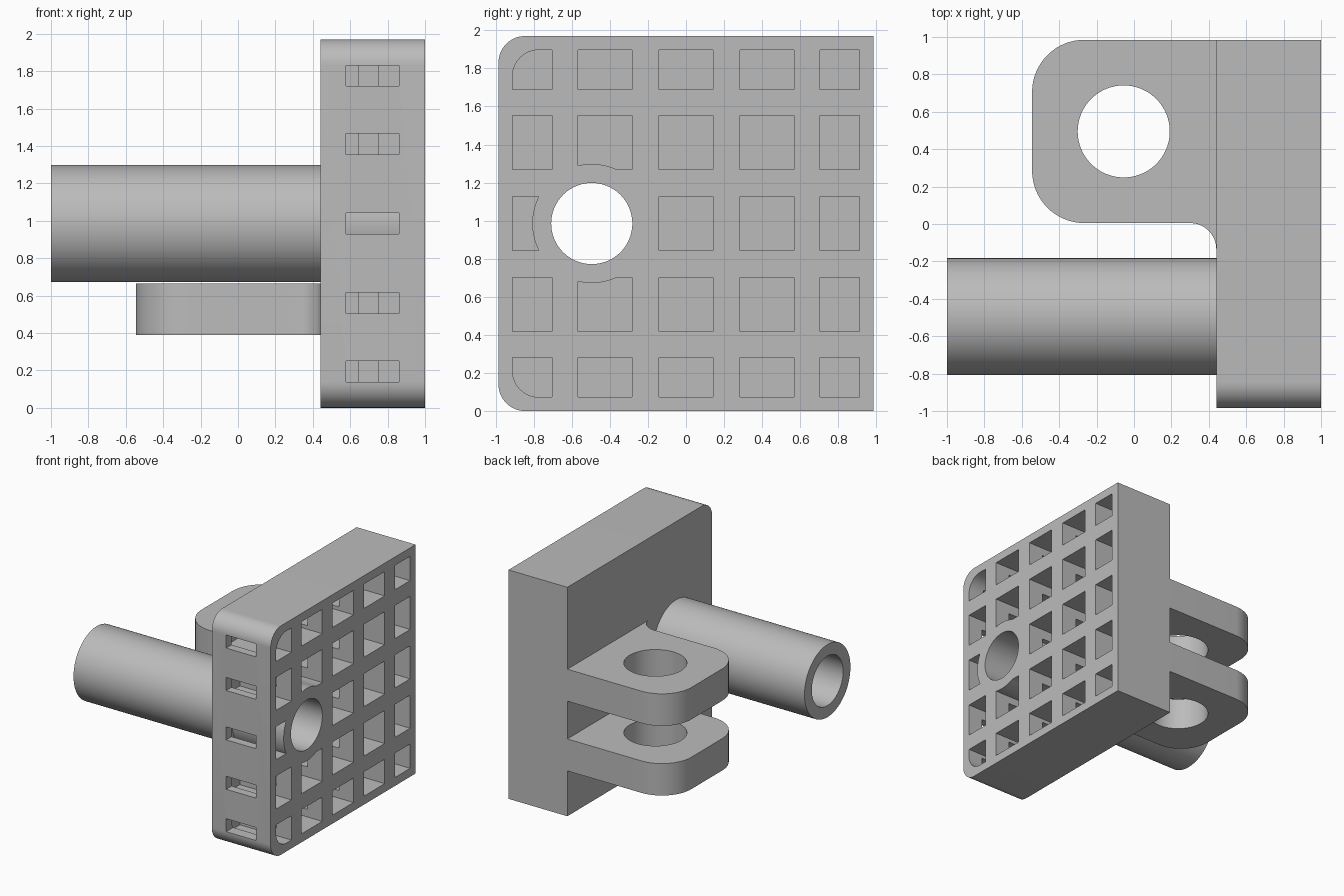
import bpy, bmesh, math
from mathutils import Vector

cube = bpy.data.objects.get("Cube")
if cube:
    bpy.data.objects.remove(cube, do_unlink=True)

GREY = (0.5, 0.5, 0.5, 1)
mat = bpy.data.materials.new("light grey")
mat.use_nodes = True
mat.diffuse_color = GREY
mat.node_tree.nodes["Principled BSDF"].inputs["Base Color"].default_value = GREY

MID = 0.985           # half the plate side, also the height of its centre
FACE, BACK = 1.0, 0.44
TUBE_Y = -0.495


def arc(cx, cy, r, start, end, steps=16):
    angles = [math.radians(start + (end - start) * i / steps) for i in range(steps + 1)]
    return [(cx + r * math.cos(a), cy + r * math.sin(a)) for a in angles]


def circle(cx, cy, r):
    return arc(cx, cy, r, 0, 360, 96)[:-1]


def rect(u0, u1, v0, v1, r_low=0, r_high=0):
    """Rectangle whose two corners on the u0 side may be rounded."""
    pts = [(u1, v0), (u1, v1)]
    pts += arc(u0 + r_high, v1 - r_high, r_high, 90, 180) if r_high else [(u0, v1)]
    pts += arc(u0 + r_low, v0 + r_low, r_low, 180, 270) if r_low else [(u0, v0)]
    return pts


def prisms(name, parts, axis):
    """Extrude outlines along x (outline in y, z) or along z (outline in x, y)."""
    bm = bmesh.new()
    for outline, lo, hi in parts:
        place = (lambda u, v, d: (d, u, v)) if axis == "x" else (lambda u, v, d: (u, v, d))
        face = bm.faces.new([bm.verts.new(place(u, v, lo)) for u, v in outline])
        grown = bmesh.ops.extrude_face_region(bm, geom=[face])["geom"]
        shift = Vector(place(0, 0, hi - lo))
        bmesh.ops.translate(bm, vec=shift,
                            verts=[g for g in grown if isinstance(g, bmesh.types.BMVert)])
    bmesh.ops.recalc_face_normals(bm, faces=bm.faces)
    mesh = bpy.data.meshes.new(name)
    bm.to_mesh(mesh)
    bm.free()
    mesh.materials.append(mat)
    obj = bpy.data.objects.new(name, mesh)
    bpy.context.collection.objects.link(obj)
    return obj


def combine(target, other, operation):
    other.hide_render = True
    mod = target.modifiers.new(operation, "BOOLEAN")
    mod.operation, mod.solver, mod.object = operation, "EXACT", other
    bpy.context.view_layer.objects.active = target
    bpy.ops.object.modifier_apply(modifier=mod.name)
    bpy.data.objects.remove(other, do_unlink=True)


# Square plate, rounded along the front edges
bracket = prisms("bracket", [(rect(-MID, MID, 0, 2 * MID, 0.14, 0.14), BACK, FACE)], "x")

# Grid of pockets, the two front corner ones rounded
spans = [(-0.912, -0.703), (-0.567, -0.283), (-0.142, 0.142), (0.283, 0.567), (0.703, 0.912)]
pockets = []
for col, (y0, y1) in enumerate(spans):
    for row, (z0, z1) in enumerate(spans):
        low = 0.14 if col == 0 and row == 0 else 0
        high = 0.14 if col == 0 and row == 4 else 0
        pockets.append((rect(y0, y1, z0 + MID, z1 + MID, low, high), 0.51, 1.1))
combine(bracket, prisms("pocket_cutter", pockets, "x"), "DIFFERENCE")

# Slots running back from the front edge through the ribs, narrower at the last rib
slot_heights = [MID + k for k in (-0.79, -0.425, 0, 0.425, 0.79)]
for x0, x1, y0, y1 in ((0.577, 0.86, -1.1, 0.4), (0.645, 0.75, 0.4, 0.8)):
    slots = [(rect(x0, x1, y0, y1), z - 0.056, z + 0.056) for z in slot_heights]
    combine(bracket, prisms("slot_cutter", slots, "z"), "DIFFERENCE")

# Tube passing through the plate
combine(bracket, prisms("tube", [(circle(TUBE_Y, MID, 0.3125), -1, FACE)], "x"), "UNION")
combine(bracket, prisms("bore_cutter", [(circle(TUBE_Y, MID, 0.213), -1.1, 1.1)], "x"), "DIFFERENCE")

# Pair of hinge lugs with a filleted root and a common pin hole
lug = [(0.47, MID)] + arc(-0.265, MID - 0.28, 0.28, 90, 180) + arc(-0.265, 0.285, 0.28, 180, 270)
lug += arc(0.30, -0.135, 0.14, 90, 0) + [(0.47, -0.135)]
lugs = prisms("lugs", [(lug, 0.39, 0.665), (lug, 0.99, 1.265)], "z")
combine(lugs, prisms("pin_cutter", [(circle(-0.055, 0.495, 0.246), 0.2, 1.5)], "z"), "DIFFERENCE")
combine(bracket, lugs, "UNION")

# Smooth rounds, sharp edges
bpy.ops.object.select_all(action="DESELECT")
bracket.select_set(True)
bpy.context.view_layer.objects.active = bracket
bpy.ops.object.shade_smooth_by_angle(angle=math.radians(30))
